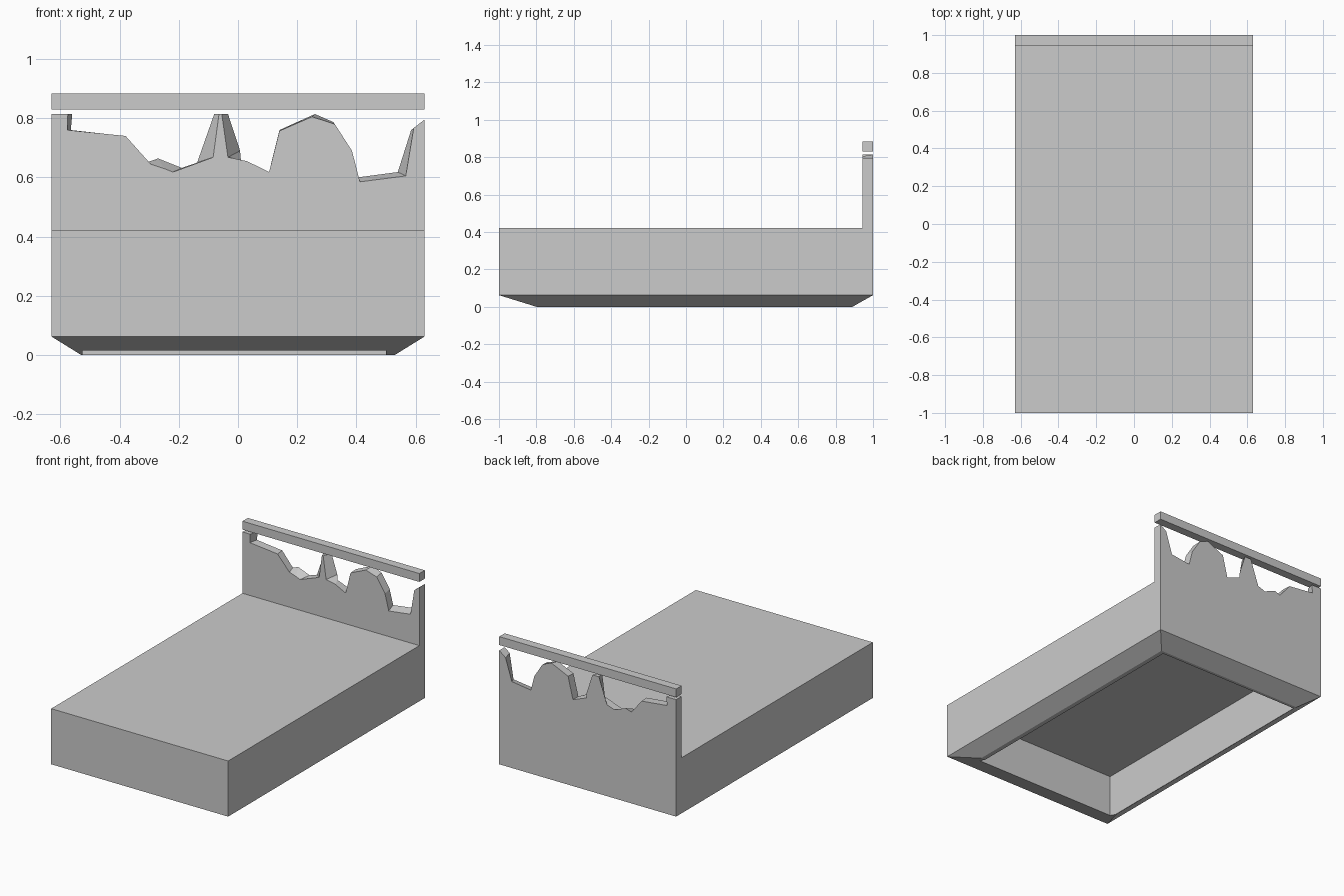
import bpy, bmesh

if "Cube" in bpy.data.objects:
    bpy.data.objects.remove(bpy.data.objects["Cube"])


def make_object(name, bm):
    bmesh.ops.recalc_face_normals(bm, faces=bm.faces[:])
    mesh = bpy.data.meshes.new(name)
    bm.to_mesh(mesh)
    bm.free()
    ob = bpy.data.objects.new(name, mesh)
    bpy.context.collection.objects.link(ob)
    return ob


def loft(name, rings):
    """Bridge equal-length closed rings and cap both ends."""
    bm = bmesh.new()
    loops = [[bm.verts.new(p) for p in ring] for ring in rings]
    n = len(loops[0])
    for a, b in zip(loops, loops[1:]):
        for i in range(n):
            j = (i + 1) % n
            bm.faces.new((a[i], a[j], b[j], b[i]))
    bm.faces.new(loops[0])
    bm.faces.new(loops[-1])
    return make_object(name, bm)


def rect(x0, x1, y0, y1, z):
    return [(x0, y0, z), (x1, y0, z), (x1, y1, z), (x0, y1, z)]


def box(name, x0, x1, y0, y1, z0, z1):
    return loft(name, [rect(x0, x1, y0, y1, z0), rect(x0, x1, y0, y1, z1)])


W, Y_FRONT, Y_BACK = 0.63, 0.945, 1.0

# Bed block with an undercut base
base = loft("bed_base", [
    rect(-0.53, 0.53, -0.80, 0.89, 0.0),
    rect(-W, W, -1.0, 1.0, 0.062),
    rect(-W, W, -1.0, 1.0, 0.42),
])

# Hollow underside
cutter = box("underside_cutter", -0.525, 0.50, -0.85, 0.87, -0.1, 0.285)
cutter.hide_render = True
mod = base.modifiers.new("hollow", 'BOOLEAN')
mod.operation = 'DIFFERENCE'
mod.solver = 'EXACT'
mod.object = cutter
bpy.context.view_layer.objects.active = base
bpy.ops.object.modifier_apply(modifier=mod.name)
bpy.data.objects.remove(cutter)

# Broken headboard: front x, z and back x, z along the jagged top
edge = [
    (-.63, .815, -.63, .815), (-.575, .815, -.56, .815),
    (-.577, .76, -.565, .76), (-.38, .74, -.385, .74),
    (-.295, .645, -.31, .65), (-.25, .63, -.27, .664),
    (-.22, .618, -.19, .632), (-.084, .668, -.138, .65),
    (-.064, .815, -.08, .815), (-.055, .815, -.034, .815),
    (-.034, .668, .007, .69), (.03, .655, .01, .655),
    (.105, .618, .105, .618), (.14, .757, .14, .76),
    (.25, .805, .26, .814), (.327, .78, .322, .787),
    (.385, .69, .38, .696), (.412, .585, .405, .60),
    (.567, .605, .54, .618), (.594, .767, .585, .76),
    (.63, .795, .63, .795),
]
front = [(x, Y_FRONT, z) for x, z, _, _ in edge]
back = [(x, Y_BACK, z) for _, _, x, z in edge]
front += [(W, Y_FRONT, 0.42), (-W, Y_FRONT, 0.42)]
back += [(W, Y_BACK, 0.42), (-W, Y_BACK, 0.42)]
loft("broken_headboard", [front, back])

# Floating top rail
box("headboard_rail", -W, W, Y_FRONT, Y_BACK, 0.83, 0.884)
